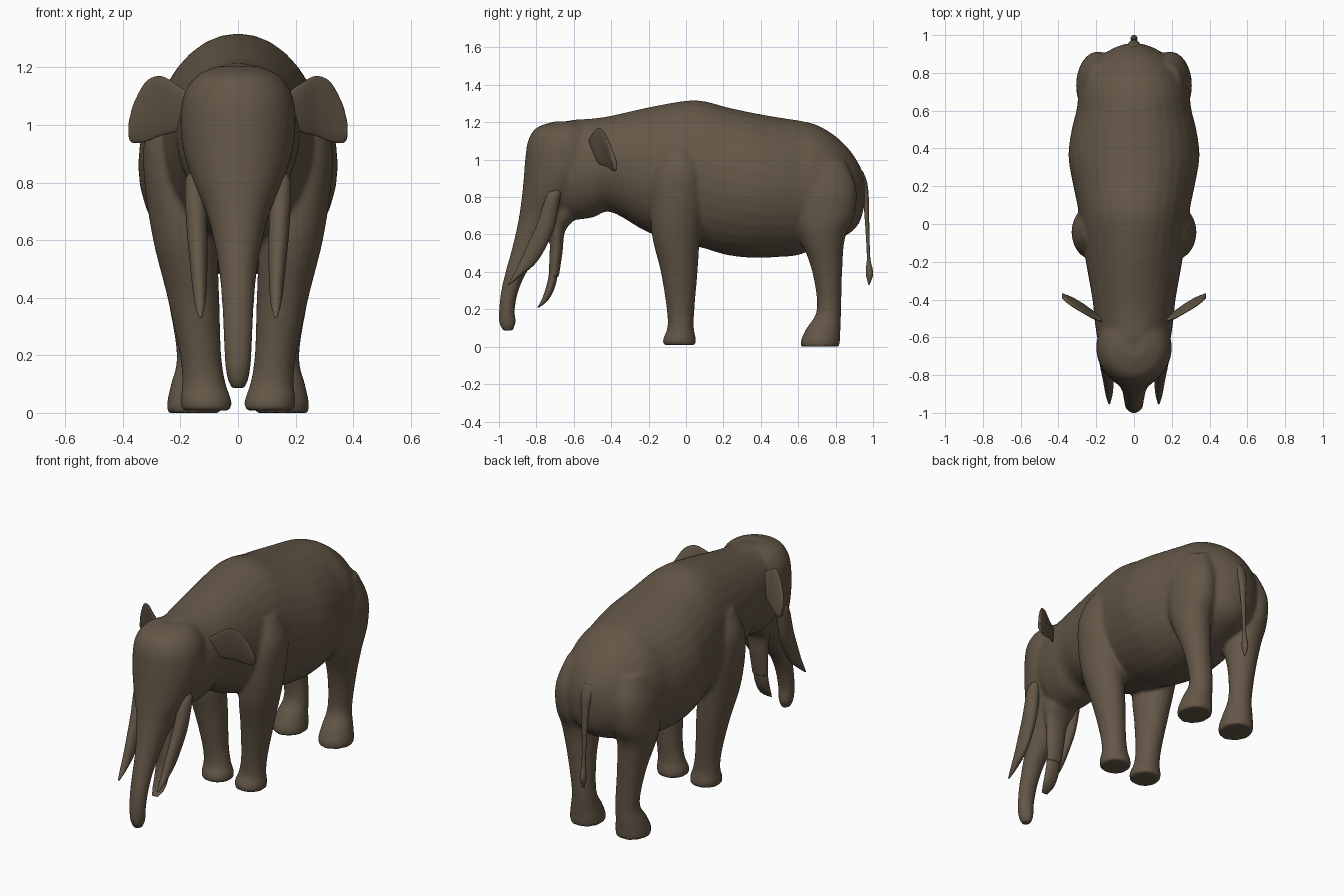
import bpy, bmesh, math
from mathutils import Vector

hide = bpy.data.materials.new("brown hide")
hide.diffuse_color = (0.125, 0.094, 0.062, 1)


def spline(rows, steps):
    """Catmull-Rom through the section rows."""
    out = []
    for i in range(len(rows) - 1):
        p = [rows[max(0, min(len(rows) - 1, i + k))] for k in (-1, 0, 1, 2)]
        for s in range(steps):
            t = s / steps
            out.append([0.5 * (2 * b + (c - a) * t + (2 * a - 5 * b + 4 * c - d) * t * t
                               + (3 * b - a - 3 * c + d) * t ** 3) for a, b, c, d in zip(*p)])
    return out + [list(rows[-1])]


def loft(name, axis, rows, steps=5, sides=32, mirror=False):
    """Skin elliptical sections (x, y, z, radius_a, radius_b) lying across an axis."""
    bm = bmesh.new()
    rings = []
    for x, y, z, a, b in spline(rows, steps):
        ring = []
        for k in range(sides):
            t = math.tau * k / sides
            u, v = max(a, 0.002) * math.cos(t), max(b, 0.002) * math.sin(t)
            off = {"x": (0, u, v), "y": (u, 0, v), "z": (u, v, 0)}[axis]
            ring.append(bm.verts.new(Vector((x, y, z)) + Vector(off)))
        rings.append(ring)
    for r, q in zip(rings, rings[1:]):
        for k in range(sides):
            bm.faces.new((r[k], r[k - 1], q[k - 1], q[k]))
    bm.faces.new(rings[0])
    bm.faces.new(rings[-1][::-1])
    if mirror:
        dup = bmesh.ops.duplicate(bm, geom=bm.verts[:] + bm.edges[:] + bm.faces[:])["geom"]
        for v in dup:
            if isinstance(v, bmesh.types.BMVert):
                v.co.x *= -1
    bmesh.ops.recalc_face_normals(bm, faces=bm.faces[:])
    me = bpy.data.meshes.new(name)
    bm.to_mesh(me)
    bm.free()
    ob = bpy.data.objects.new(name, me)
    bpy.context.collection.objects.link(ob)
    me.materials.append(hide)
    me.shade_smooth()
    return ob


def across(rows):  # (y, bottom, top, half width) -> sections across y
    return [(0, y, (lo + hi) / 2, w, (hi - lo) / 2) for y, lo, hi, w in rows]


def down(rows):  # (z, front y, back y, x, half width) -> sections across z
    return [(x, (f + b) / 2, z, w, (b - f) / 2) for z, f, b, x, w in rows]


# Torso and neck
torso = loft("body", "y", across([
    (-0.68, 0.72, 1.17, 0.15), (-0.62, 0.68, 1.21, 0.19), (-0.5, 0.69, 1.22, 0.21),
    (-0.4, 0.72, 1.235, 0.22), (-0.2, 0.61, 1.28, 0.255), (0, 0.55, 1.315, 0.285),
    (0.1, 0.525, 1.312, 0.30), (0.22, 0.49, 1.28, 0.325), (0.36, 0.475, 1.25, 0.347),
    (0.5, 0.48, 1.225, 0.33), (0.6, 0.49, 1.21, 0.305), (0.7, 0.53, 1.185, 0.29),
    (0.8, 0.57, 1.125, 0.25), (0.88, 0.61, 1.045, 0.185), (0.93, 0.67, 0.965, 0.11),
    (0.955, 0.76, 0.9, 0.04)]))

# Head front and trunk
trunk = loft("trunk", "z", down([
    (1.205, -0.70, -0.56, 0, 0.07), (1.17, -0.80, -0.5, 0, 0.145), (1.1, -0.845, -0.46, 0, 0.19),
    (1.0, -0.86, -0.45, 0, 0.20), (0.9, -0.868, -0.48, 0, 0.188), (0.8, -0.878, -0.56, 0, 0.155),
    (0.7, -0.892, -0.64, 0, 0.112), (0.6, -0.912, -0.72, 0, 0.085), (0.5, -0.937, -0.78, 0, 0.067),
    (0.4, -0.965, -0.85, 0, 0.057), (0.3, -0.988, -0.895, 0, 0.052), (0.2, -1.0, -0.915, 0, 0.047),
    (0.13, -1.0, -0.91, 0, 0.04), (0.085, -0.98, -0.925, 0, 0.024)]))

# Lower jaw
jaw = loft("lower_jaw", "z", down([
    (0.85, -0.76, -0.5, 0, 0.12), (0.7, -0.74, -0.58, 0, 0.10), (0.62, -0.725, -0.645, 0, 0.075),
    (0.5, -0.73, -0.66, 0, 0.06), (0.37, -0.735, -0.68, 0, 0.052)]))

# Legs
front_legs = loft("front_legs", "z", down([
    (1.08, -0.12, 0.04, 0.21, 0.06), (0.95, -0.17, 0.09, 0.225, 0.10), (0.8, -0.19, 0.095, 0.215, 0.11),
    (0.6, -0.183, 0.075, 0.185, 0.11), (0.4, -0.135, 0.062, 0.155, 0.09), (0.2, -0.103, 0.045, 0.13, 0.072),
    (0.1, -0.10, 0.042, 0.118, 0.076), (0.05, -0.12, 0.052, 0.112, 0.088),
    (0.02, -0.124, 0.054, 0.11, 0.088), (0.008, -0.118, 0.05, 0.11, 0.085)]), mirror=True)
rear_legs = loft("rear_legs", "z", down([
    (1.0, 0.58, 0.85, 0.17, 0.08), (0.85, 0.55, 0.91, 0.19, 0.11), (0.7, 0.57, 0.90, 0.19, 0.115),
    (0.58, 0.61, 0.85, 0.185, 0.105), (0.4, 0.675, 0.835, 0.165, 0.08), (0.2, 0.70, 0.83, 0.145, 0.068),
    (0.1, 0.645, 0.826, 0.15, 0.083), (0.04, 0.616, 0.824, 0.152, 0.094),
    (0, 0.614, 0.822, 0.152, 0.094)]), mirror=True)

# Blend the parts of the hide into one smooth skin
bpy.ops.object.select_all(action="DESELECT")
for ob in (torso, trunk, jaw, front_legs, rear_legs):
    ob.select_set(True)
bpy.context.view_layer.objects.active = torso
bpy.ops.object.join()
remesh = torso.modifiers.new("blend", "REMESH")
remesh.mode = "VOXEL"
remesh.voxel_size = 0.011
remesh.use_smooth_shade = True
smooth = torso.modifiers.new("soften", "SMOOTH")
smooth.factor = 0.5
smooth.iterations = 8

# Upper tusks
loft("upper_tusks", "z", down([
    (0.84, -0.73, -0.66, 0.135, 0.025), (0.8, -0.75, -0.672, 0.148, 0.036), (0.65, -0.80, -0.70, 0.143, 0.036),
    (0.55, -0.845, -0.74, 0.138, 0.032), (0.45, -0.89, -0.80, 0.134, 0.026),
    (0.38, -0.925, -0.88, 0.132, 0.018), (0.33, -0.955, -0.945, 0.131, 0.005)]), mirror=True)

# Flat lower tusk at the jaw tip
loft("lower_tusk", "z", down([
    (0.42, -0.73, -0.69, 0, 0.046), (0.36, -0.738, -0.69, 0, 0.046), (0.29, -0.757, -0.712, 0, 0.043),
    (0.24, -0.777, -0.745, 0, 0.036), (0.21, -0.795, -0.785, 0, 0.02)]))

# Ears, leaning forward at the top
ears = loft("ears", "x", [
    (x, y, (lo + hi) / 2, 0.013, (hi - lo) / 2) for x, y, lo, hi in [
        (0.17, -0.49, 1.0, 1.11), (0.22, -0.465, 0.975, 1.145), (0.27, -0.432, 0.962, 1.17),
        (0.32, -0.407, 0.942, 1.15), (0.36, -0.392, 0.937, 1.08), (0.375, -0.387, 0.945, 1.03),
        (0.381, -0.385, 0.965, 1.0)]], mirror=True)
for v in ears.data.vertices:
    v.co.y -= 0.22 * (v.co.z - 1.0)

# Tail with tuft
loft("tail", "z", down([
    (0.94, 0.90, 0.945, 0, 0.03), (0.88, 0.925, 0.968, 0, 0.033), (0.8, 0.945, 0.977, 0, 0.024),
    (0.65, 0.958, 0.98, 0, 0.016), (0.48, 0.967, 0.985, 0, 0.012), (0.42, 0.962, 0.997, 0, 0.017),
    (0.38, 0.963, 1.0, 0, 0.017), (0.33, 0.975, 0.98, 0, 0.004)]), sides=16)
